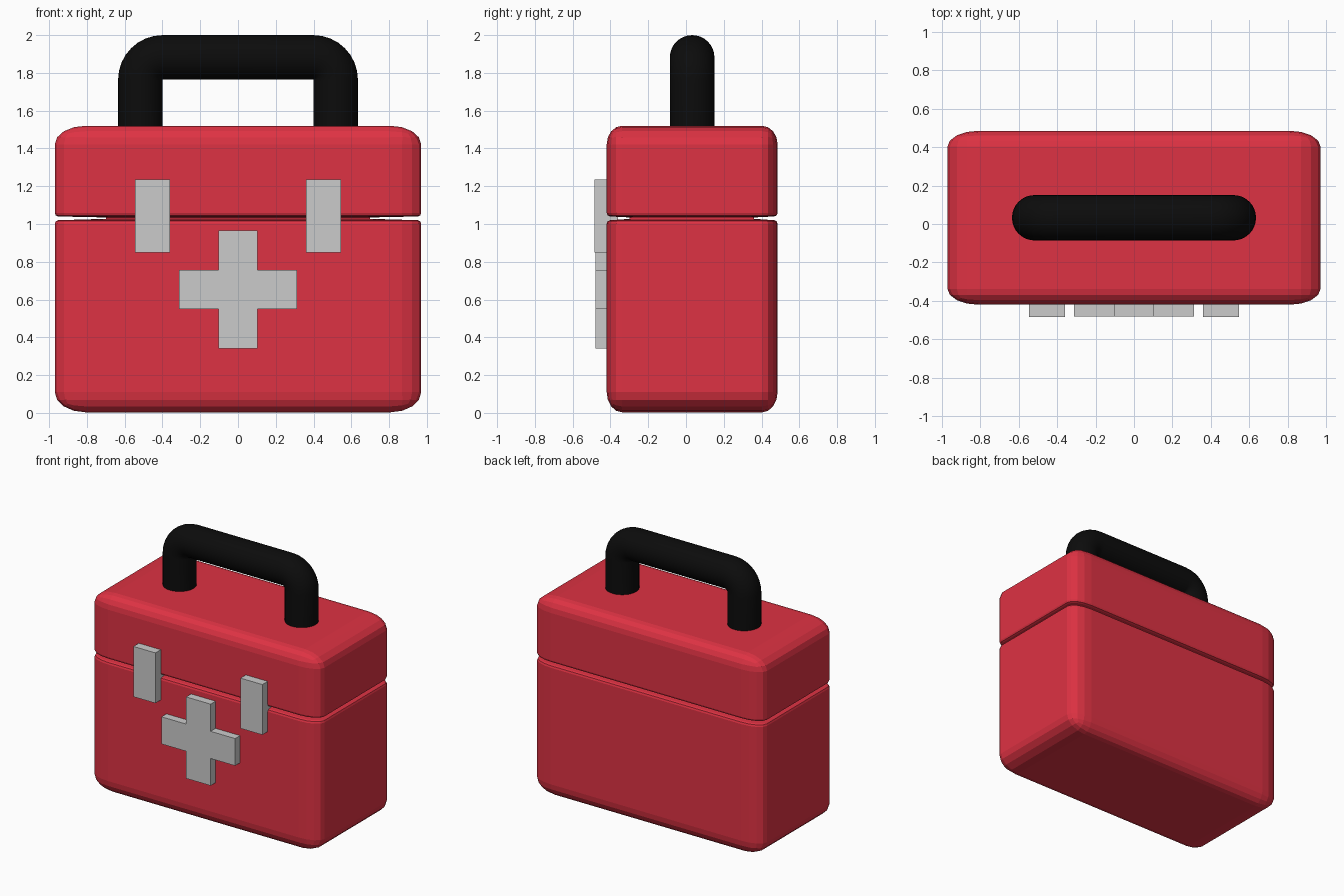
import bpy, bmesh
from math import sin, cos, pi
from mathutils import Vector

if "Cube" in bpy.data.objects:
    bpy.data.objects.remove(bpy.data.objects["Cube"])


def material(name, rgb):
    m = bpy.data.materials.new(name)
    m.diffuse_color = (*rgb, 1)
    m.use_nodes = True
    m.node_tree.nodes["Principled BSDF"].inputs["Base Color"].default_value = m.diffuse_color
    return m


RED = material("red_plastic", (0.73, 0.032, 0.056))
BLACK = material("black_rubber", (0.0035, 0.0035, 0.0035))
MID_Y = 0.0325


def add_mesh(name, bm, mat=None, smooth=False):
    bmesh.ops.recalc_face_normals(bm, faces=bm.faces)
    me = bpy.data.meshes.new(name)
    bm.to_mesh(me)
    bm.free()
    ob = bpy.data.objects.new(name, me)
    bpy.context.collection.objects.link(ob)
    if mat:
        me.materials.append(mat)
    if smooth:
        bpy.ops.object.select_all(action='DESELECT')
        ob.select_set(True)
        bpy.context.view_layer.objects.active = ob
        bpy.ops.object.shade_smooth_by_angle()
    return ob


def box_bm(lo, hi):
    lo, hi = Vector(lo), Vector(hi)
    bm = bmesh.new()
    bmesh.ops.create_cube(bm, size=1)
    for v in bm.verts:
        v.co = (lo + hi) / 2 + v.co * (hi - lo)
    return bm


def case_half(name, z0, z1, seam_z, z_stretch, inner_z):
    """Faceted rounded box; stretched rounding everywhere but the seam rim."""
    stretch = Vector((2.0, 1.0, z_stretch))
    bm = box_bm((-0.97 / 2, -0.42, z0 / z_stretch), (0.97 / 2, 0.485, z1 / z_stretch))
    seam = seam_z / z_stretch
    on_seam = lambda e: all(abs(v.co.z - seam) < 1e-5 for v in e.verts)
    bmesh.ops.bevel(bm, geom=[e for e in bm.edges if not on_seam(e)], offset=0.082,
                    segments=4, profile=0.5, affect='EDGES')
    for v in bm.verts:
        v.co *= stretch
    rim = [e for e in bm.edges if all(abs(v.co.z - seam_z) < 1e-5 for v in e.verts)]
    bmesh.ops.bevel(bm, geom=rim, offset=0.018, segments=2, profile=0.5, affect='EDGES')
    # slope the mating face gently towards the other half
    face = [f for f in bm.faces if all(abs(v.co.z - seam_z) < 1e-4 for v in f.verts)]
    inner = bmesh.ops.extrude_discrete_faces(bm, faces=face)["faces"]
    for v in {v for f in inner for v in f.verts}:
        v.co = (v.co.x * 0.75, MID_Y + (v.co.y - MID_Y) * 0.77, inner_z)
    return add_mesh(name, bm, RED)


# Case halves and the recessed core seen in the seam
case_half("case_body", 0.003, 1.02, 1.02, 1.3, 1.027)
case_half("case_lid", 1.04, 1.52, 1.04, 1.2, 1.035)
add_mesh("seam_core", box_bm((-0.70, -0.30, 0.95), (0.70, 0.36, 1.1)), RED)

# Clasps bridging the seam
for side, x in (("left", -0.453), ("right", 0.453)):
    add_mesh(side + "_clasp", box_bm((x - 0.093, -0.485, 0.85), (x + 0.093, -0.36, 1.235)))

# Plus-shaped emblem: one quarter's corners rotated four times, then extruded
a, b = 0.104, 0.312
bm = bmesh.new()
ring = []
for k in range(4):
    c, s = round(cos(k * pi / 2)), round(sin(k * pi / 2))
    for x, z in ((b, -a), (b, a), (a, a)):
        ring.append(bm.verts.new((c * x - s * z, -0.48, 0.653 + s * x + c * z)))
front = bm.faces.new(ring)
ext = bmesh.ops.extrude_face_region(bm, geom=[front], use_keep_orig=True)
for v in ext["geom"]:
    if isinstance(v, bmesh.types.BMVert):
        v.co.y = -0.38
add_mesh("front_cross", bm)

# Carrying handle: round section swept along an arched path
R, X, ZC, SIDES = 0.118, 0.399, 1.764, 32
path = [(-X - R, 1.48, 0.0)]
path += [(-X - R * cos(t), ZC + R * sin(t), t) for t in (i * pi / 16 for i in range(9))]
path += [(-x, z, pi - t) for x, z, t in reversed(path)]
bm = bmesh.new()
rings = []
for x, z, t in path:
    ring = []
    for j in range(SIDES):
        q = 2 * pi * j / SIDES
        out = R * cos(q) * 0.999
        ring.append(bm.verts.new((x - out * cos(t), MID_Y + R * sin(q), z + out * sin(t))))
    rings.append(ring)
for r0, r1 in zip(rings, rings[1:]):
    for j in range(SIDES):
        n = (j + 1) % SIDES
        bm.faces.new((r0[j], r0[n], r1[n], r1[j]))
bm.faces.new(rings[0])
bm.faces.new(rings[-1])
add_mesh("carry_handle", bm, BLACK, smooth=True)
